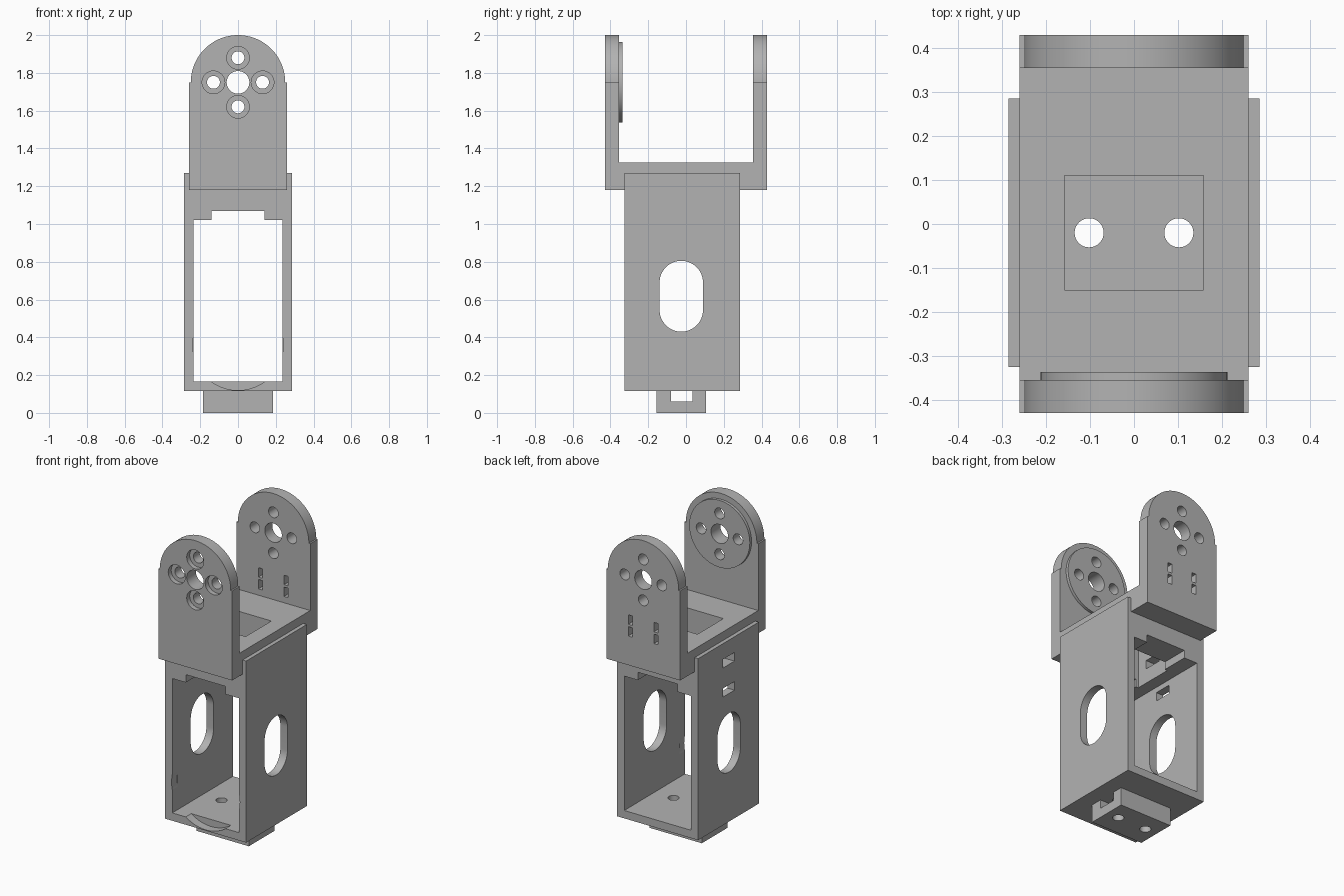
import bpy
from math import pi, cos, sin

if "Cube" in bpy.data.objects:
    bpy.data.objects.remove(bpy.data.objects["Cube"], do_unlink=True)

grey = bpy.data.materials.new("plain_grey")
grey.use_nodes = True
COLOUR = (0.45, 0.45, 0.45, 1)
grey.diffuse_color = COLOUR
grey.node_tree.nodes["Principled BSDF"].inputs["Base Color"].default_value = COLOUR


def box(name, x0, x1, y0, y1, z0, z1):
    """Box from its limits on each axis."""
    bpy.ops.mesh.primitive_cube_add(size=1, location=((x0 + x1) / 2, (y0 + y1) / 2, (z0 + z1) / 2))
    ob = bpy.context.object
    ob.name = name
    ob.scale = (x1 - x0, y1 - y0, z1 - z0)
    bpy.ops.object.transform_apply(location=True, rotation=True, scale=True)
    return ob


def rod(name, axis, r, a, b, start, end, n=48):
    """Cylinder along an axis; a, b are the centre on the other two axes."""
    mid = (start + end) / 2
    loc = {"x": (mid, a, b), "y": (a, mid, b), "z": (a, b, mid)}[axis]
    rot = {"x": (0, pi / 2, 0), "y": (pi / 2, 0, 0), "z": (0, 0, 0)}[axis]
    bpy.ops.mesh.primitive_cylinder_add(vertices=n, radius=r, depth=end - start, location=loc, rotation=rot)
    ob = bpy.context.object
    ob.name = name
    bpy.ops.object.transform_apply(location=True, rotation=True, scale=True)
    return ob


def prism(name, axis, profile, start, end):
    """Extrude a closed (u, z) profile along x or y."""
    place = (lambda u, z, t: (t, u, z)) if axis == "x" else (lambda u, z, t: (u, t, z))
    n = len(profile)
    verts = [place(u, z, t) for t in (start, end) for u, z in profile]
    faces = [list(range(n))[::-1], list(range(n, 2 * n))]
    faces += [[i, (i + 1) % n, n + (i + 1) % n, n + i] for i in range(n)]
    me = bpy.data.meshes.new(name)
    me.from_pydata(verts, [], faces)
    ob = bpy.data.objects.new(name, me)
    bpy.context.collection.objects.link(ob)
    select(ob)
    bpy.ops.object.mode_set(mode="EDIT")
    bpy.ops.mesh.select_all(action="SELECT")
    bpy.ops.mesh.normals_make_consistent(inside=False)
    bpy.ops.object.mode_set(mode="OBJECT")
    return ob


def select(ob):
    bpy.ops.object.select_all(action="DESELECT")
    ob.select_set(True)
    bpy.context.view_layer.objects.active = ob


def cut(ob, *cutters):
    """Subtract each cutter, then discard it."""
    for c in cutters:
        c.hide_render = True
        select(ob)
        mod = ob.modifiers.new("cut", "BOOLEAN")
        mod.operation, mod.solver, mod.object = "DIFFERENCE", "EXACT", c
        bpy.ops.object.modifier_apply(modifier=mod.name)
        bpy.data.objects.remove(c, do_unlink=True)


def finish(ob):
    ob.data.materials.clear()
    ob.data.materials.append(grey)
    select(ob)
    bpy.ops.object.shade_smooth_by_angle(angle=0.5)


def arc(cu, cz, r, a0, a1, n=32):
    return [(cu + r * cos(a0 + (a1 - a0) * i / n), cz + r * sin(a0 + (a1 - a0) * i / n)) for i in range(n + 1)]


def pocket():
    return box("cutter", -0.158, 0.158, -0.15, 0.11, 0.95, 1.5)


def screw_holes():
    return [rod("cutter", "z", 0.033, s * 0.102, -0.02, -0.1, 0.3) for s in (-1, 1)]


# Body: open frame with a notched ceiling and a shallow round bore in front
body = box("body_frame", -0.285, 0.285, -0.325, 0.285, 0.115, 1.27)
oval = arc(-0.025, 0.69, 0.115, 0, pi) + arc(-0.025, 0.545, 0.115, pi, 2 * pi)
cut(body,
    box("cutter", -0.235, 0.235, -0.5, 0.5, 0.165, 1.02),
    box("cutter", -0.14, 0.14, -0.5, 0.5, 0.9, 1.07),
    rod("cutter", "y", 0.24, 0, 0.36, -0.4, -0.27, 96),
    prism("cutter", "x", oval, -0.5, 0.5),
    pocket(),
    box("cutter", -0.4, -0.1, -0.08, 0.035, 1.115, 1.17),
    box("cutter", -0.4, -0.2, -0.08, 0.035, 0.93, 0.985),
    *screw_holes())

# Connector tab under the body, with a side slot
tab = box("connector_tab", -0.185, 0.185, -0.155, 0.105, 0, 0.115)
cut(tab, box("cutter", -0.3, 0.3, -0.08, 0.035, 0.06, 0.2), *screw_holes())

# Fork base plate with the matching socket
base = box("fork_base", -0.26, 0.26, -0.355, 0.355, 1.18, 1.325)
cut(base, pocket())

# Fork ears: round-topped plates with a hub hole and four screw holes
HUB = 1.75
RING = [(0.13, 0), (-0.13, 0), (0, 0.13), (0, -0.13)]


def hub_holes(r=0.034, y0=-0.6, y1=0.6):
    return [rod("cutter", "y", r, dx, HUB + dz, y0, y1) for dx, dz in RING]


ear_outline = [(-0.26, HUB), (-0.26, 1.18), (0.26, 1.18), (0.26, HUB)] + arc(0, HUB, 0.25, 0, pi, 48)
front_ear = prism("front_ear", "y", ear_outline, -0.43, -0.355)
back_ear = prism("back_ear", "y", ear_outline, 0.355, 0.43)
disc = rod("hub_disc", "y", 0.213, 0, HUB, -0.355, -0.337, 96)
for part in (front_ear, back_ear, disc):
    cut(part, rod("cutter", "y", 0.06, 0, HUB, -0.6, 0.6), *hub_holes())

# Counterbores in front, cable slots at the back
cut(front_ear, *hub_holes(0.06, -0.5, -0.4))
for x in (-0.09, 0.09):
    for z in (1.365, 1.44):
        cut(back_ear, box("cutter", x - 0.015, x + 0.015, 0.3, 0.5, z, z + 0.06))

for part in (body, tab, base, front_ear, back_ear, disc):
    finish(part)
